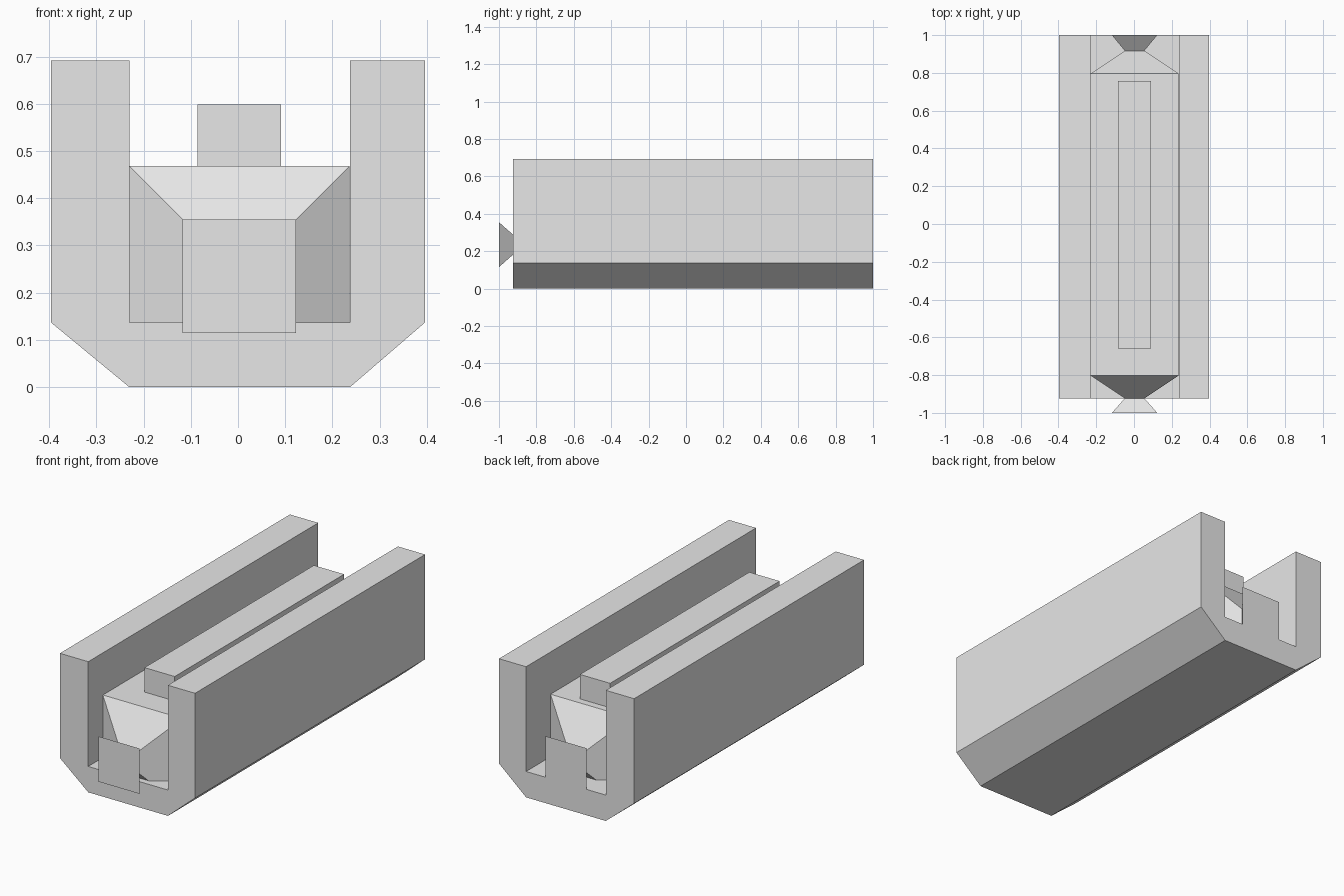
import bpy

cube = bpy.data.objects.get("Cube")
if cube:
    bpy.data.objects.remove(cube, do_unlink=True)

grey = bpy.data.materials.new("light_grey")
grey.use_nodes = True
grey.diffuse_color = (0.8, 0.8, 0.8, 1)
grey.node_tree.nodes["Principled BSDF"].inputs["Base Color"].default_value = (0.8, 0.8, 0.8, 1)


def loft(name, rings):
    """Skin a series of matching rings and cap both ends."""
    n = len(rings[0])
    verts = [v for ring in rings for v in ring]
    faces = [tuple(reversed(range(n))), tuple(range(len(verts) - n, len(verts)))]
    for r in range(len(rings) - 1):
        a, b = r * n, (r + 1) * n
        for i in range(n):
            j = (i + 1) % n
            faces.append((a + i, a + j, b + j, b + i))
    mesh = bpy.data.meshes.new(name)
    mesh.from_pydata(verts, [], [f[::-1] for f in faces])
    mesh.materials.append(grey)
    obj = bpy.data.objects.new(name, mesh)
    bpy.context.collection.objects.link(obj)
    # Make all normals point outward
    import bmesh
    bm = bmesh.new()
    bm.from_mesh(mesh)
    bmesh.ops.recalc_face_normals(bm, faces=bm.faces)
    bm.to_mesh(mesh)
    bm.free()
    return obj


def rect(x0, x1, z0, z1, y):
    return [(x0, y, z0), (x1, y, z0), (x1, y, z1), (x0, y, z1)]


def square(half, y, cx=0.003, cz=0.235):
    return rect(cx - half, cx + half, cz - half, cz + half, y)


# U-shaped channel with chamfered lower edges
left, right, outer = -0.23, 0.237, 0.396
floor, top = 0.137, 0.692
profile = [(left, 0), (right, 0), (outer, floor), (outer, top), (right, top),
           (right, floor), (left, floor), (left, top), (-outer, top), (-outer, floor)]
loft("channel", [[(x, y, z) for x, z in profile] for y in (-0.925, 1.0)])

# Square core, pinched to a waist and flared to a plate at both ends
body, waist, plate = 0.2335, 0.052, 0.12
loft("core", [square(plate, -1.0), square(waist, -0.923), square(body, -0.802),
              square(body, 0.796), square(waist, 0.917), square(plate, 1.0)])

# Raised rail along the top of the core
loft("top_rail", [rect(-0.086, 0.091, 0.46, 0.598, y) for y in (-0.66, 0.758)])
